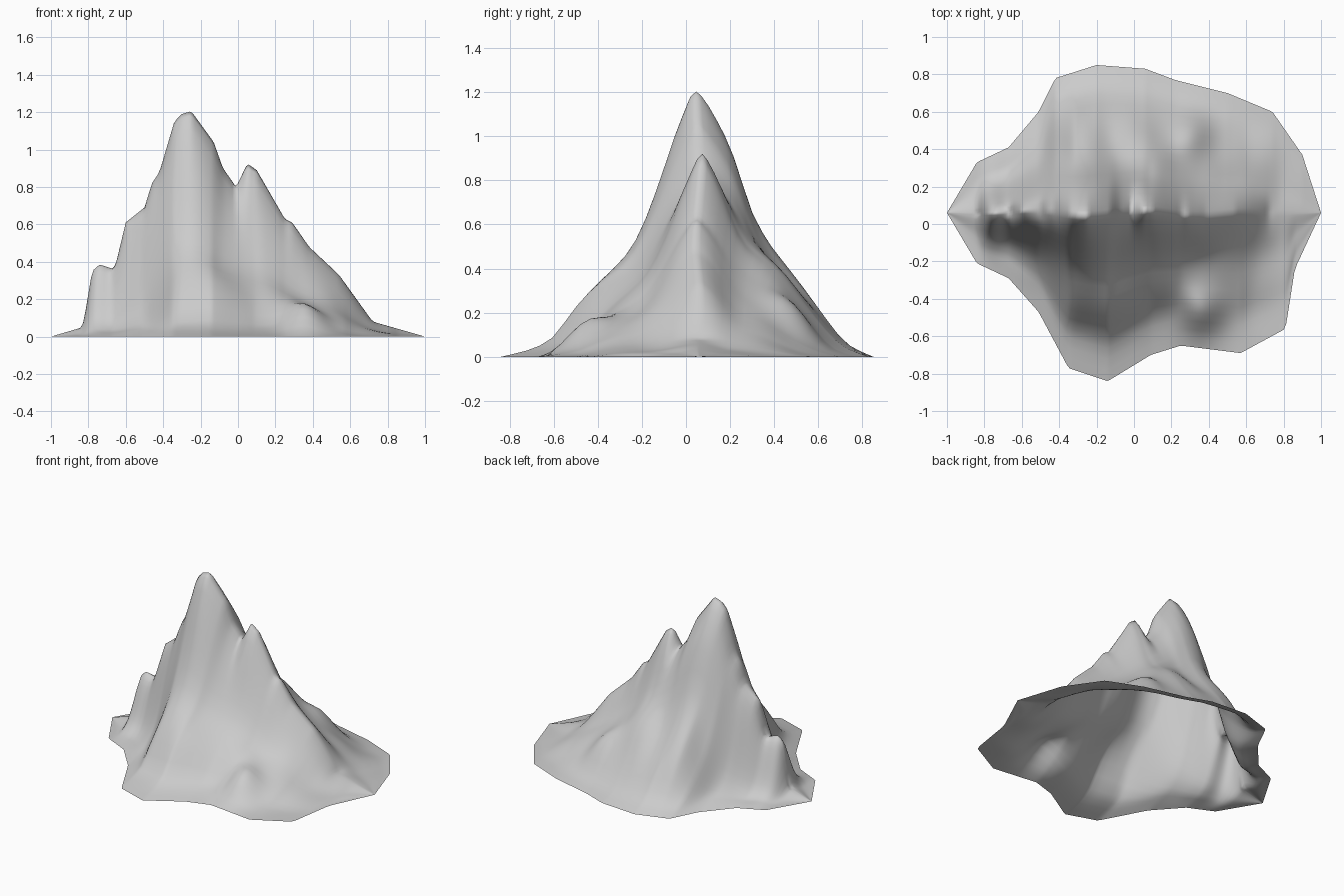
import bpy
import bmesh
import math
from mathutils import Vector, noise

cube = bpy.data.objects.get("Cube")
if cube:
    bpy.data.objects.remove(cube, do_unlink=True)

COLUMNS = 140
ROWS = 18

# Skyline of the ridge: x, height
SKYLINE = [(-1, 0), (-.83, .05), (-.78, .35), (-.74, .385), (-.66, .36), (-.6, .61),
           (-.5, .69), (-.46, .82), (-.42, .88), (-.34, 1.15), (-.3, 1.19), (-.25, 1.205),
           (-.13, 1.04), (-.08, .9), (-.01, .8), (.05, .925), (.1, .89), (.25, .63),
           (.29, .61), (.38, .48), (.54, .33), (.72, .08), (1, 0)]

# Ground outline, front and back: x, y
FRONT_EDGE = [(-1, .06), (-.84, -.21), (-.67, -.29), (-.51, -.47), (-.35, -.77),
              (-.14, -.84), (.09, -.7), (.25, -.65), (.57, -.69), (.81, -.56),
              (.86, -.24), (1, .06)]
BACK_EDGE = [(-1, .06), (-.84, .33), (-.67, .41), (-.51, .6), (-.42, .78), (-.2, .85),
             (.06, .83), (.22, .77), (.5, .7), (.74, .6), (.9, .37), (1, .06)]

# Slope from ridge to ground: share of the distance, share of the height
FRONT_SLOPE = [(0, 1), (.03, .985), (.1, .88), (.2, .67), (.3, .48), (.37, .4),
               (.48, .32), (.6, .22), (.74, .065), (.85, .03), (1, 0)]
BACK_SLOPE = [(0, 1), (.06, .975), (.2, .83), (.26, .69), (.32, .55), (.42, .42),
              (.53, .32), (.68, .21), (.84, .05), (1, 0)]
SHOULDER_SLOPE = [(0, 1), (.06, .95), (.13, .83), (.2, .67), (.26, .56), (.35, .47),
                  (.5, .36), (.68, .2), (.84, .05), (1, 0)]
CLIFF_SLOPE = [(0, 1), (.1, .95), (.2, .76), (.3, .52), (.4, .3), (.5, .17),
               (.65, .07), (1, 0)]

# Small spurs on the flanks: x, y, height, radius
SPURS = [(.36, -.48, .12, .12), (-.1, -.45, .03, .14), (.3, .48, .1, .11),
         (.05, .39, .07, .13), (-.3, .45, .04, .12)]


def along(points, value):
    """Straight-line interpolation through a list of pairs."""
    for (a, fa), (b, fb) in zip(points, points[1:]):
        if value <= b:
            return fa + (fb - fa) * max(0, value - a) / (b - a)
    return points[-1][1]


def clamp(value):
    return max(0, min(1, value))


def mix(a, b, share):
    return a + (b - a) * share


def ridge_y(x):
    """Gently winding ridge line."""
    return 0.06 + 0.015 * math.sin(math.pi * (x + 0.1) / 0.3) * (1 - x * x)


def broad_skyline(x, t):
    """Skyline that loses its notches further down the flanks."""
    width = 0.015 + (0.055 + 0.12 * t) * clamp((x + 0.8) / 0.3) * clamp((1 - x) / 0.3)
    offsets = [width * i / 6 for i in range(-6, 7)]
    return sum(along(SKYLINE, x + d) for d in offsets) / len(offsets)


def surface_point(x, t, edge, slope, right_slope):
    """Point at share t of the way from the ridge to the ground edge."""
    y = mix(ridge_y(x), along(edge, x), t)
    crest = mix(along(SKYLINE, x), broad_skyline(x, t), clamp(t / 0.2))
    share = mix(along(slope, t), along(right_slope, t), clamp((x + 0.12) / 0.2))
    z = crest * mix(share, along(CLIFF_SLOPE, t), clamp((-0.32 - x) / 0.16))
    fade = clamp(5 * t * (1 - t)) * clamp(crest * 4)
    for sx, sy, height, radius in SPURS:
        z += fade * height * math.exp(-((x - sx) ** 2 + (y - sy) ** 2) / radius ** 2)
    z += fade * clamp(2 - 2 * t) * 0.025 * noise.noise(Vector((x * 5, y * 5, 1)))
    return x, y, max(0, z)


# Mountain shell, open underneath
bm = bmesh.new()
columns = []
steps = [(j / ROWS) ** 1.2 for j in range(ROWS + 1)]
for i in range(COLUMNS + 1):
    x = -1 + 2 * i / COLUMNS
    front = [surface_point(x, t, FRONT_EDGE, FRONT_SLOPE, FRONT_SLOPE)
             for t in reversed(steps)]
    back = [surface_point(x, t, BACK_EDGE, BACK_SLOPE, SHOULDER_SLOPE)
            for t in steps[1:]]
    columns.append([bm.verts.new(p) for p in front + back])
for left, right in zip(columns, columns[1:]):
    for j in range(len(left) - 1):
        bm.faces.new((left[j], right[j], right[j + 1], left[j + 1]))

# Soften the flanks, keeping the crest and the ground edge in place
soft = [v for col in columns[1:-1] for j, v in enumerate(col)
        if 0 < j < 2 * ROWS and abs(j - ROWS) > 1]
for _ in range(2):
    bmesh.ops.smooth_vert(bm, verts=soft, factor=0.4,
                          use_axis_x=False, use_axis_y=False, use_axis_z=True)
bmesh.ops.remove_doubles(bm, verts=bm.verts[:], dist=0.0005)

mesh = bpy.data.meshes.new("mountain")
bm.to_mesh(mesh)
bm.free()
mesh.shade_smooth()
mountain = bpy.data.objects.new("mountain", mesh)
bpy.context.collection.objects.link(mountain)

# Plain grey rock
rock = bpy.data.materials.new("grey_rock")
rock.use_nodes = True
colour = (0.6, 0.6, 0.6, 1)
rock.diffuse_color = colour
rock.node_tree.nodes["Principled BSDF"].inputs["Base Color"].default_value = colour
mesh.materials.append(rock)
